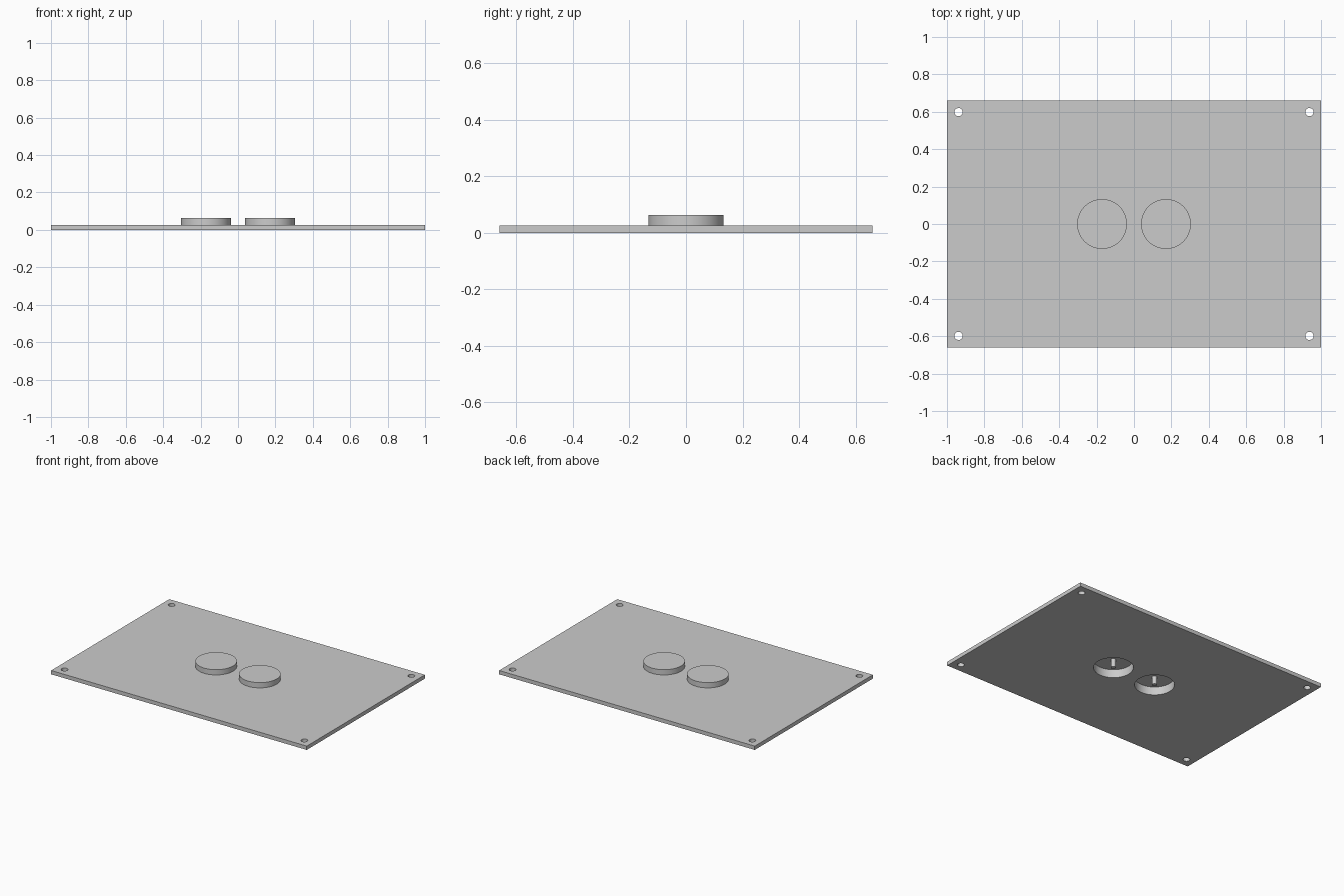
import bpy

cube = bpy.data.objects.get("Cube")
if cube:
    bpy.data.objects.remove(cube, do_unlink=True)

LENGTH, WIDTH, THICK = 2.0, 1.32, 0.027
CUP_X, CUP_R, CUP_TOP = 0.171, 0.133, 0.064
CAVITY_R, CEILING = 0.127, 0.058
PEG_R = 0.016
HOLE_X, HOLE_Y, HOLE_R = 0.938, 0.598, 0.022

grey = bpy.data.materials.new("plain grey")
grey.use_nodes = True
colour = (0.6, 0.6, 0.6, 1)
grey.diffuse_color = colour
grey.node_tree.nodes["Principled BSDF"].inputs["Base Color"].default_value = colour


def cylinder(name, x, y, radius, bottom, top, sides=64):
    bpy.ops.mesh.primitive_cylinder_add(
        vertices=sides, radius=radius, depth=top - bottom,
        location=(x, y, (bottom + top) / 2))
    obj = bpy.context.object
    obj.name = name
    obj.data.materials.append(grey)
    return obj


def combine(target, tool, operation):
    mod = target.modifiers.new(operation.lower(), 'BOOLEAN')
    mod.operation = operation
    mod.solver = 'EXACT'
    mod.object = tool
    bpy.context.view_layer.objects.active = target
    bpy.ops.object.modifier_apply(modifier=mod.name)
    bpy.data.objects.remove(tool, do_unlink=True)


def smooth(obj):
    bpy.ops.object.select_all(action='DESELECT')
    obj.select_set(True)
    bpy.context.view_layer.objects.active = obj
    bpy.ops.object.shade_smooth_by_angle()


# Flat rectangular plate
bpy.ops.mesh.primitive_cube_add(size=1, location=(0, 0, THICK / 2))
plate = bpy.context.object
plate.name = "base_plate"
plate.scale = (LENGTH, WIDTH, THICK)
bpy.ops.object.transform_apply(location=True, scale=True)
plate.data.materials.append(grey)

# Two raised round cups, hollow from below
for side in (-1, 1):
    x = side * CUP_X
    combine(plate, cylinder("cup", x, 0, CUP_R, THICK / 2, CUP_TOP), 'UNION')
    combine(plate, cylinder("cavity", x, 0, CAVITY_R, -0.05, CEILING), 'DIFFERENCE')

# Corner screw holes
for sx in (-1, 1):
    for sy in (-1, 1):
        hole = cylinder("hole", sx * HOLE_X, sy * HOLE_Y, HOLE_R, -0.05, 0.1, 32)
        combine(plate, hole, 'DIFFERENCE')
smooth(plate)

# Central peg hanging inside each cup
for side, label in ((-1, "right"), (1, "left")):
    peg = cylinder(label + "_peg", side * CUP_X, 0, PEG_R, 0, CEILING + 0.003, 32)
    smooth(peg)
